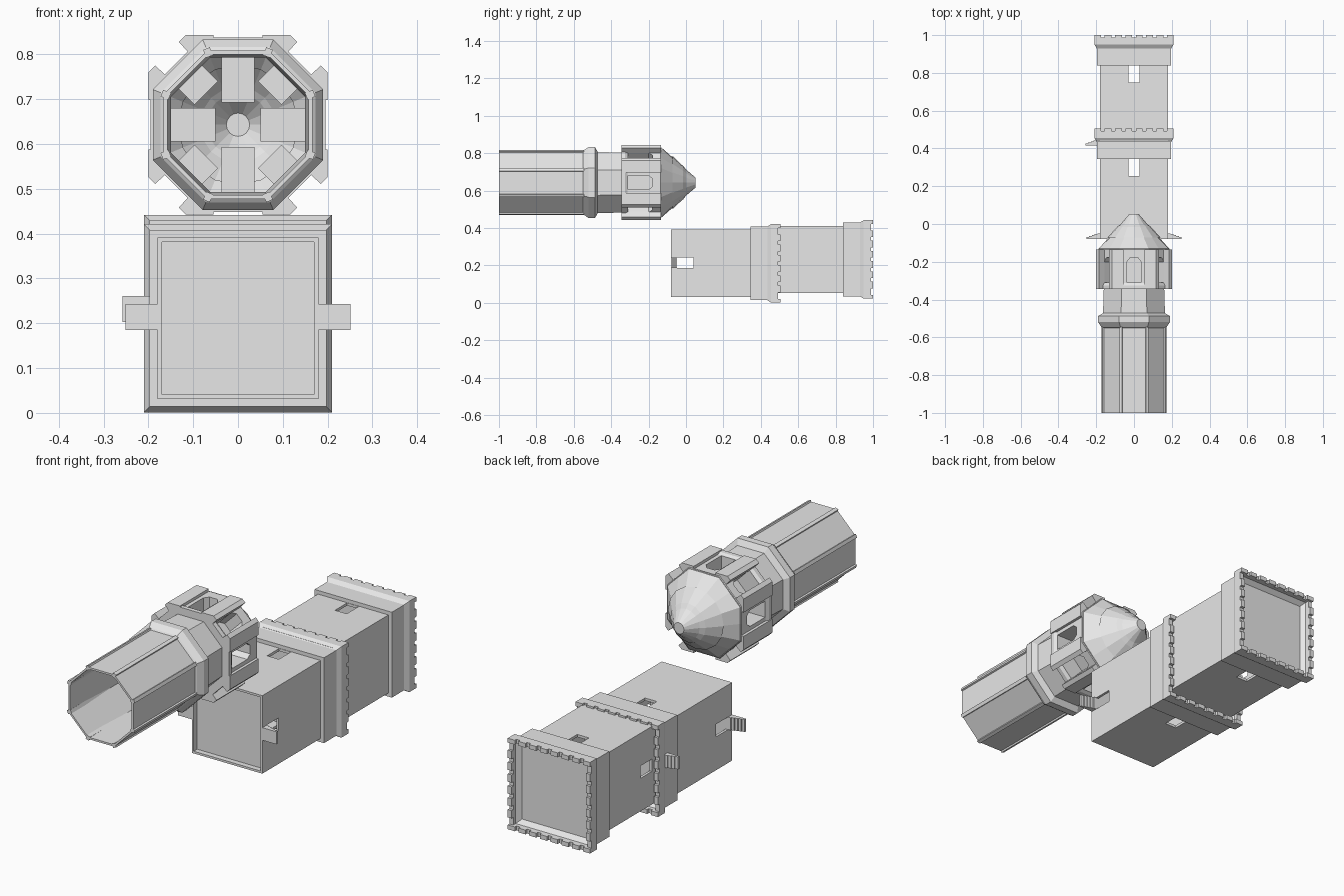
import bpy, bmesh, math
from mathutils import Matrix, Vector

if "Cube" in bpy.data.objects:
    bpy.data.objects.remove(bpy.data.objects["Cube"])

grey = bpy.data.materials.new("stone_grey")
grey.diffuse_color = (0.8, 0.8, 0.8, 1)
grey.use_nodes = True
grey.node_tree.nodes["Principled BSDF"].inputs["Base Color"].default_value = grey.diffuse_color
OCT_Z = 0.643            # axis height of the octagonal tower


def finish(bm, name, recalc=True):
    if recalc:
        bmesh.ops.recalc_face_normals(bm, faces=bm.faces[:])
    me = bpy.data.meshes.new(name)
    bm.to_mesh(me)
    bm.free()
    me.materials.append(grey)
    ob = bpy.data.objects.new(name, me)
    bpy.context.collection.objects.link(ob)
    return ob


def loft(bm, profile, n, cz, caps=(True, True), closed=False, flat_first=False):
    """Sweep (apothem, y) points as n-sided rings around the y axis."""
    rings = []
    for j, (a, y) in enumerate(profile):
        ring = []
        for i in range(n):
            t = 2 * math.pi * (i + 0.5) / n
            r = a / math.cos(math.pi / n)
            if flat_first:           # 16 points, first ring lies on an octagon
                t = 2 * math.pi * i / n
                r = a / math.cos(math.pi / 8) if (j == 0 and i % 2) else a
            ring.append(bm.verts.new((r * math.cos(t), y, cz + r * math.sin(t))))
        rings.append(ring)
    pairs = list(zip(rings, rings[1:])) + ([(rings[-1], rings[0])] if closed else [])
    faces = [bm.faces.new((p[i], p[(i + 1) % n], q[(i + 1) % n], q[i]))
             for p, q in pairs for i in range(n)]
    if not closed:
        if caps[0]:
            faces.append(bm.faces.new(rings[0][::-1]))
        if caps[1]:
            faces.append(bm.faces.new(rings[-1]))
    return faces


def box(bm, x, y, z):
    m = Matrix.Translation(((x[0] + x[1]) / 2, (y[0] + y[1]) / 2, (z[0] + z[1]) / 2))
    m = m @ Matrix.Diagonal((x[1] - x[0], y[1] - y[0], z[1] - z[0], 1))
    bmesh.ops.create_cube(bm, size=1, matrix=m)


def cut(ob, bm):
    """Subtract a mesh from an object and discard the cutter."""
    cutter = finish(bm, "cutter")
    cutter.hide_render = True
    mod = ob.modifiers.new("cut", 'BOOLEAN')
    mod.operation, mod.solver, mod.object = 'DIFFERENCE', 'EXACT', cutter
    bpy.context.view_layer.objects.active = ob
    bpy.ops.object.modifier_apply(modifier=mod.name)
    bpy.data.objects.remove(cutter)


def square_stage(name, cz, start, trim, end, floor):
    # hollow square body with a stepped crown
    bm = bmesh.new()
    loft(bm, [(0.17, floor - 0.005), (0.17, start), (0.18, start), (0.18, trim),
              (0.197, trim), (0.197, trim + 0.09), (0.21, trim + 0.11),
              (0.21, end - 0.012), (0.19, end - 0.012), (0.19, end - 0.03),
              (0.172, end - 0.05)], 4, cz)
    bmesh.ops.recalc_face_normals(bm, faces=bm.faces[:])
    cavity = loft(bm, [(0.168, floor), (0.168, trim + 0.01)], 4, cz)
    bmesh.ops.recalc_face_normals(bm, faces=cavity)
    bmesh.ops.reverse_faces(bm, faces=cavity)
    ob = finish(bm, name, recalc=False)
    # windows through both flat sides below the crown
    bm = bmesh.new()
    box(bm, (-0.03, 0.03), (trim - 0.09, trim - 0.002), (cz - 0.3, cz + 0.3))
    cut(ob, bm)
    # merlons around the rim
    bm = bmesh.new()
    for i in range(8):
        c = -0.192 + i * 0.384 / 7
        lo, hi = c - 0.018, c + 0.018
        for s in (-1, 1):
            band = tuple(sorted((s * 0.19, s * 0.21)))
            zband = (cz + band[0], cz + band[1])
            box(bm, (lo, hi), (end - 0.013, end), zband)
            if 0 < i < 7:
                box(bm, band, (end - 0.013, end), (cz + lo, cz + hi))
    finish(bm, name + "_merlons")
    return ob


def stairs(name, side, x0, y0, cz):
    bm = bmesh.new()
    for i in range(5):
        xs = sorted((side * (x0 + i * 0.0145), side * (x0 + (i + 1) * 0.0145)))
        box(bm, xs, (y0, y0 + 0.03 - i * 0.005), (cz - 0.029, cz + 0.029))
    finish(bm, name)


# square tower, two stages
lower = square_stage("lower_stage", 0.211, -0.08, 0.345, 0.505, -0.05)
bm = bmesh.new()
box(bm, (-0.3, 0.3), (-0.049, 0.04), (0.185, 0.243))
cut(lower, bm)
upper = square_stage("upper_stage", 0.232, 0.44, 0.84, 1.0, 0.5)
bm = bmesh.new()
box(bm, (-0.3, -0.1), (0.506, 0.59), (0.204, 0.261))
cut(upper, bm)
stairs("right_stairs", 1, 0.179, -0.079, 0.214)
stairs("left_stairs", -1, 0.179, -0.079, 0.214)
stairs("upper_stairs", -1, 0.185, 0.416, 0.232)

# octagonal tower shell: shaft, collar, neck and lantern room
bm = bmesh.new()
loft(bm, [(0.166, -1), (0.166, -0.55), (0.173, -0.545), (0.19, -0.52), (0.19, -0.487),
          (0.164, -0.472), (0.16, -0.345), (0.195, -0.345), (0.195, -0.325),
          (0.187, -0.312), (0.187, -0.13), (0.175, -0.13), (0.175, -0.335),
          (0.15, -0.335), (0.15, -0.54), (0.157, -1)], 8, OCT_Z, closed=True)
octagon = finish(bm, "octagonal_tower")

# arched window outline: (across, along y)
ARCH = [(-0.037, -0.31), (0.037, -0.31), (0.037, -0.2), (0.02, -0.178),
        (-0.02, -0.178), (-0.037, -0.2)]


def place(angle, r, u, y):
    c, s = math.cos(angle), math.sin(angle)
    return Vector((r * c - u * s, y, OCT_Z + r * s + u * c))


def tunnel(bm, angle, r0, r1, outer_cap):
    a = [bm.verts.new(place(angle, r0, u, y)) for u, y in ARCH]
    b = [bm.verts.new(place(angle, r1, u, y)) for u, y in ARCH]
    for i in range(6):
        k = (i + 1) % 6
        bm.faces.new((a[i], a[k], b[k], b[i]))
    bm.faces.new(a[::-1])
    if outer_cap:
        bm.faces.new(b)


# window openings and the recesses behind them
bm = bmesh.new()
pockets = bmesh.new()
for k in range(8):
    tunnel(bm, k * math.pi / 4, 0.14, 0.25, True)
    tunnel(pockets, k * math.pi / 4, 0.1 if k % 2 else 0.05, 0.186, False)
cut(octagon, bm)
finish(pockets, "window_recesses")


def prism(bm, points, angle, y0, y1):
    """Extrude (across, radius) points along y."""
    a = [bm.verts.new(place(angle, r, u, y0)) for u, r in points]
    b = [bm.verts.new(place(angle, r, u, y1)) for u, r in points]
    n = len(points)
    for i in range(n):
        bm.faces.new((a[i], a[(i + 1) % n], b[(i + 1) % n], b[i]))
    bm.faces.new(a[::-1])
    bm.faces.new(b)


# lantern corner posts and thin shaft ribs
posts, ribs = bmesh.new(), bmesh.new()
POST = [(0.055, 0.17), (0.055, 0.2), (0.117, 0.2), (0.132, 0.185), (0.105, 0.155)]
RIB = [(-0.008, 0.165), (-0.008, 0.184), (0.008, 0.184), (0.008, 0.165)]
for k in range(4):
    for s in (-1, 1):
        prism(posts, [(s * u, r) for u, r in POST], k * math.pi / 2, -0.345, -0.135)
        prism(ribs, RIB, k * math.pi / 2 + s * math.pi / 8, -1, -0.545)
finish(posts, "lantern_posts")
finish(ribs, "shaft_ribs")

# tiered pointed roof
bm = bmesh.new()
loft(bm, [(0.19, -0.135), (0.133, -0.07), (0.142, -0.072), (0.085, -0.012),
          (0.09, -0.015), (0.07, 0.0), (0.026, 0.052)], 16, OCT_Z,
     caps=(False, True), flat_first=True)
finish(bm, "roof")
